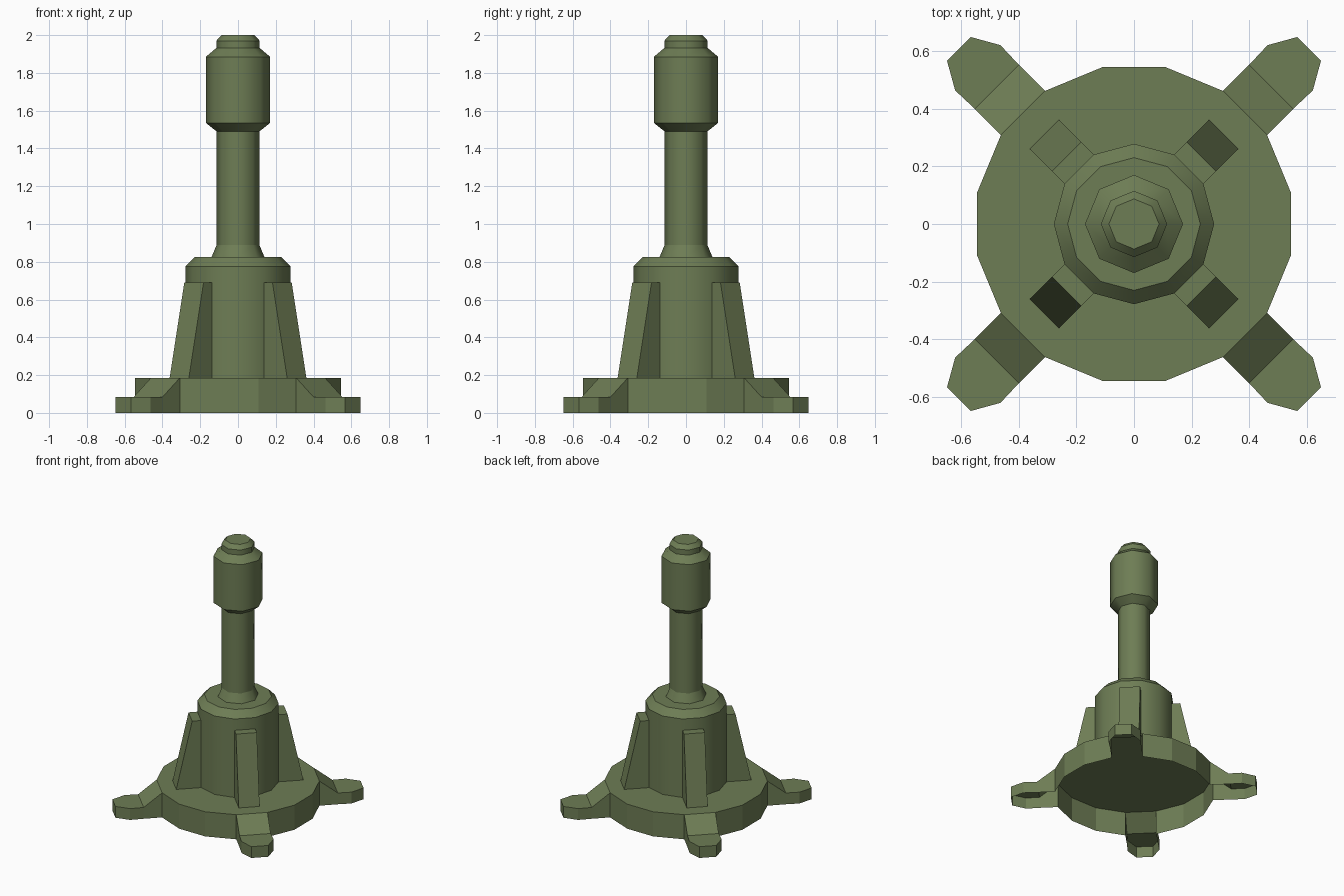
import bpy, bmesh, math

if "Cube" in bpy.data.objects:
    bpy.data.objects.remove(bpy.data.objects["Cube"])

olive = bpy.data.materials.new("olive_green")
olive.diffuse_color = (0.155, 0.205, 0.09, 1)
olive.use_nodes = True
olive.node_tree.nodes["Principled BSDF"].inputs["Base Color"].default_value = olive.diffuse_color


def finish(name, bm):
    me = bpy.data.meshes.new(name)
    bm.normal_update()
    bm.to_mesh(me)
    bm.free()
    me.materials.append(olive)
    ob = bpy.data.objects.new(name, me)
    bpy.context.collection.objects.link(ob)
    return ob


def lathe(name, profile, sides, cap):
    """Revolve (radius, z) points; smooth around, sharp at each ring."""
    bm = bmesh.new()
    rings = []
    for r, z in profile:
        rings.append([bm.verts.new((r * math.cos(2 * math.pi * i / sides),
                                    r * math.sin(2 * math.pi * i / sides), z))
                      for i in range(sides)])
    for a, b in zip(rings, rings[1:]):
        for i in range(sides):
            j = (i + 1) % sides
            bm.faces.new((a[i], a[j], b[j], b[i])).smooth = True
    if cap:
        bm.faces.new(rings[-1])
    for ring in rings:
        for i in range(sides):
            e = bm.edges.get((ring[i], ring[(i + 1) % sides]))
            if e:
                e.smooth = False
    return finish(name, bm)


def diagonal(k, u, v, z):
    """Point at distance u along the k-th diagonal, v sideways."""
    a = math.radians(45 + 90 * k)
    c, s = math.cos(a), math.sin(a)
    return (u * c - v * s, u * s + v * c, z)


# Base plate and four feet: one thin shell, open underneath
R, TOP, FOOT = 0.555, 0.185, 0.085
bm = bmesh.new()
pts = [(R * math.cos(math.radians(11.25 + 22.5 * i)),
        R * math.sin(math.radians(11.25 + 22.5 * i))) for i in range(16)]
top = [bm.verts.new((x, y, TOP)) for x, y in pts]
low = [bm.verts.new((x, y, 0)) for x, y in pts]
bm.faces.new(top)
for i in range(16):
    j = (i + 1) % 16
    if i % 4 != 1:                      # plain wall between feet
        bm.faces.new((low[i], low[j], top[j], top[i]))
        continue
    k = i // 4
    outline = [(0.672, -0.108), (0.766, -0.111), (0.859, -0.058),
               (0.859, 0.058), (0.766, 0.111), (0.672, 0.108)]
    up = [bm.verts.new(diagonal(k, u, v, FOOT)) for u, v in outline]
    dn = [bm.verts.new(diagonal(k, u, v, 0)) for u, v in outline]
    bm.faces.new(up)                                   # pad
    bm.faces.new((top[i], up[0], up[-1], top[j]))      # slope
    for a in range(5):                                 # pad rim
        bm.faces.new((dn[a], dn[a + 1], up[a + 1], up[a]))
    bm.faces.new((low[i], dn[0], up[0], top[i]))
    bm.faces.new((dn[-1], low[j], top[j], up[-1]))
finish("base_plate_with_feet", bm)

# Twelve-sided column with chamfered shoulder
lathe("column", [(0.278, TOP), (0.278, 0.775), (0.23, 0.825)], 12, True)

# Eight-sided shaft with flared collar, thick head and small tip
lathe("shaft", [(0.14, 0.825), (0.113, 0.89), (0.113, 1.49)], 8, False)
lathe("head", [(0.113, 1.49), (0.17, 1.535), (0.17, 1.885), (0.115, 1.932),
               (0.115, 1.97), (0.087, 2.0)], 8, True)

# Four sloping ribs against the column
for k in range(4):
    bm = bmesh.new()
    w = 0.072
    side = [(0.268, TOP), (0.44, TOP), (0.33, 0.69), (0.268, 0.69)]
    a = [bm.verts.new(diagonal(k, u, -w, z)) for u, z in side]
    b = [bm.verts.new(diagonal(k, u, w, z)) for u, z in side]
    bm.faces.new(a)
    bm.faces.new(b[::-1])
    for i in (1, 2):
        bm.faces.new((a[i], b[i], b[i + 1], a[i + 1]))
    bmesh.ops.recalc_face_normals(bm, faces=bm.faces)
    finish("rib_%d" % (k + 1), bm)
